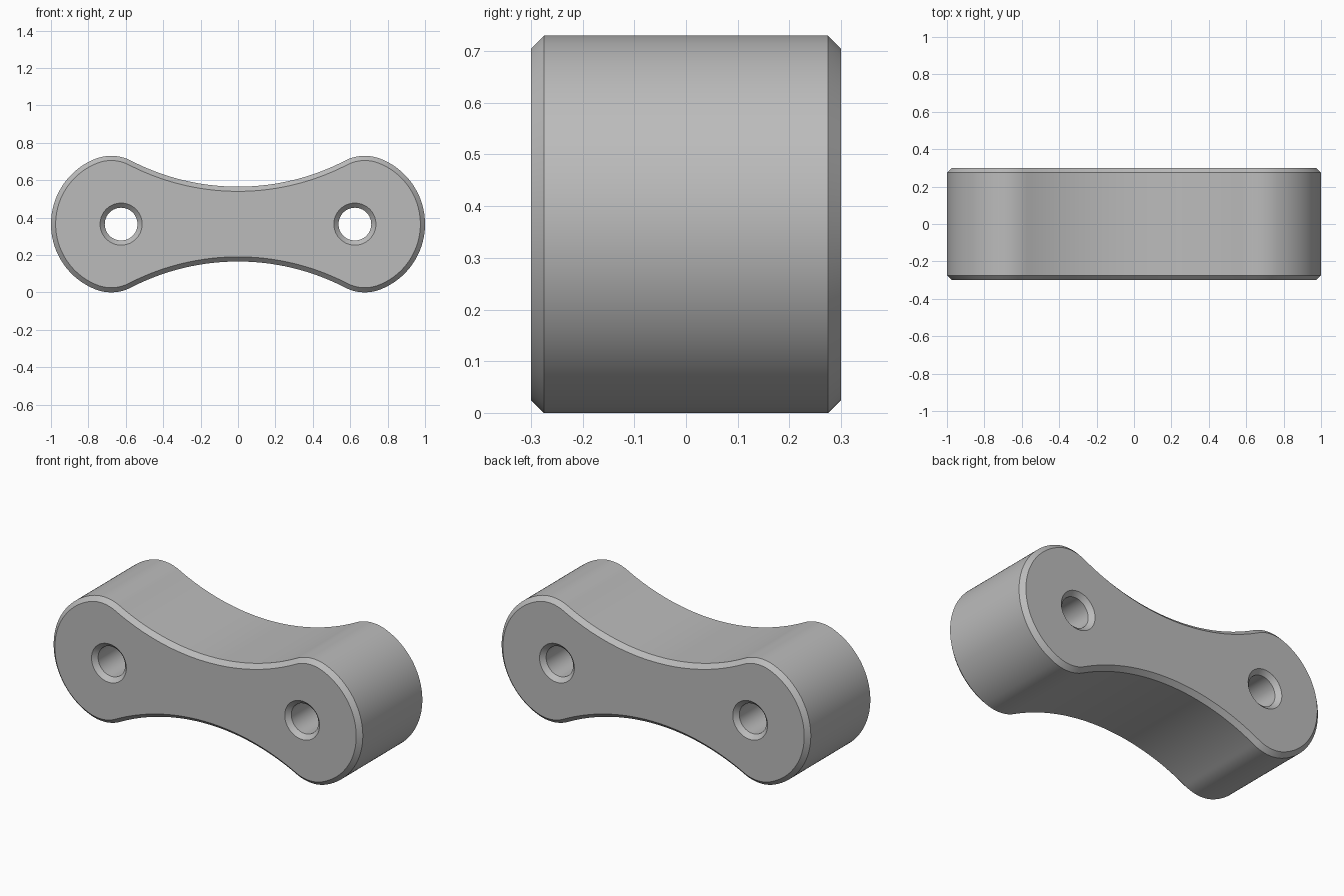
import bpy, bmesh, math

if "Cube" in bpy.data.objects:
    bpy.data.objects.remove(bpy.data.objects["Cube"])

# Main dimensions (profile lies in x-z, thickness runs along y)
MID_Z, HALF_T, CHAMFER = 0.365, 0.30, 0.025
HOLE_X, HOLE_R = 0.625, 0.0875
R_END, R_CORNER, WAIST = 0.375, 0.23, 0.20

# Tangent arc centres: end circle -> corner fillet -> concave waist
fz = MID_Z - R_CORNER
fx = HOLE_X + math.sqrt((R_END - R_CORNER) ** 2 - fz ** 2)
cz = (fx ** 2 + fz ** 2 - (R_CORNER - WAIST) ** 2) / (2 * (fz + R_CORNER - WAIST))
R_WAIST = cz - WAIST
A_END = math.atan2(fz, fx - HOLE_X)
A_CORNER = math.atan2(cz - fz, -fx)


def arc(cx, c_z, r, a0, a1, n):
    return [(cx + r * math.cos(a0 + (a1 - a0) * i / n),
             c_z + r * math.sin(a0 + (a1 - a0) * i / n)) for i in range(n)]


def outline(inset):
    """Closed dog-bone outline, shrunk evenly by inset."""
    q = arc(HOLE_X, 0, R_END - inset, 0, A_END, 24)
    q += arc(fx, fz, R_CORNER - inset, A_END, A_CORNER, 16)
    q += arc(0, cz, R_WAIST + inset, A_CORNER - math.pi, -math.pi / 2, 24)
    q.append((0, WAIST - inset))
    half = q + [(-x, z) for x, z in q[-2::-1]]
    return half + [(x, -z) for x, z in half[-2:0:-1]]


def circle(cx, r):
    return arc(cx, 0, r, 0, 2 * math.pi, 64)


def skin(bm, sections):
    """Join matching loops given as (points, y); return the end loops' edges."""
    rings = [[bm.verts.new((x, y, z + MID_Z)) for x, z in pts] for pts, y in sections]
    n = len(rings[0])
    for a, b in zip(rings, rings[1:]):
        for i in range(n):
            j = (i + 1) % n
            bm.faces.new((a[i], a[j], b[j], b[i]))
    return [[bm.edges.get((r[i], r[(i + 1) % n])) for i in range(n)]
            for r in (rings[0], rings[-1])]


bm = bmesh.new()
inner_y = HALF_T - CHAMFER
# Outer wall with chamfered rims
loops = [skin(bm, [(outline(CHAMFER), -HALF_T), (outline(0), -inner_y),
                   (outline(0), inner_y), (outline(CHAMFER), HALF_T)])]
# Two through holes with countersunk mouths
for x in (-HOLE_X, HOLE_X):
    wide, narrow = circle(x, HOLE_R + CHAMFER), circle(x, HOLE_R)
    loops.append(skin(bm, [(wide, -HALF_T), (narrow, -inner_y),
                           (narrow, inner_y), (wide, HALF_T)]))
# Flat front and back faces around the holes
for side in (0, 1):
    bmesh.ops.triangle_fill(bm, use_beauty=True, normal=(0, 2 * side - 1, 0),
                            edges=[e for pair in loops for e in pair[side]])
bmesh.ops.recalc_face_normals(bm, faces=bm.faces)

mesh = bpy.data.meshes.new("link_body")
bm.to_mesh(mesh)
bm.free()
link = bpy.data.objects.new("link_body", mesh)
bpy.context.collection.objects.link(link)

grey = bpy.data.materials.new("plain grey")
grey.diffuse_color = (0.5, 0.5, 0.5, 1)
grey.use_nodes = True
grey.node_tree.nodes["Principled BSDF"].inputs["Base Color"].default_value = grey.diffuse_color
mesh.materials.append(grey)

bpy.context.view_layer.objects.active = link
link.select_set(True)
bpy.ops.object.shade_smooth_by_angle(angle=math.radians(30))
